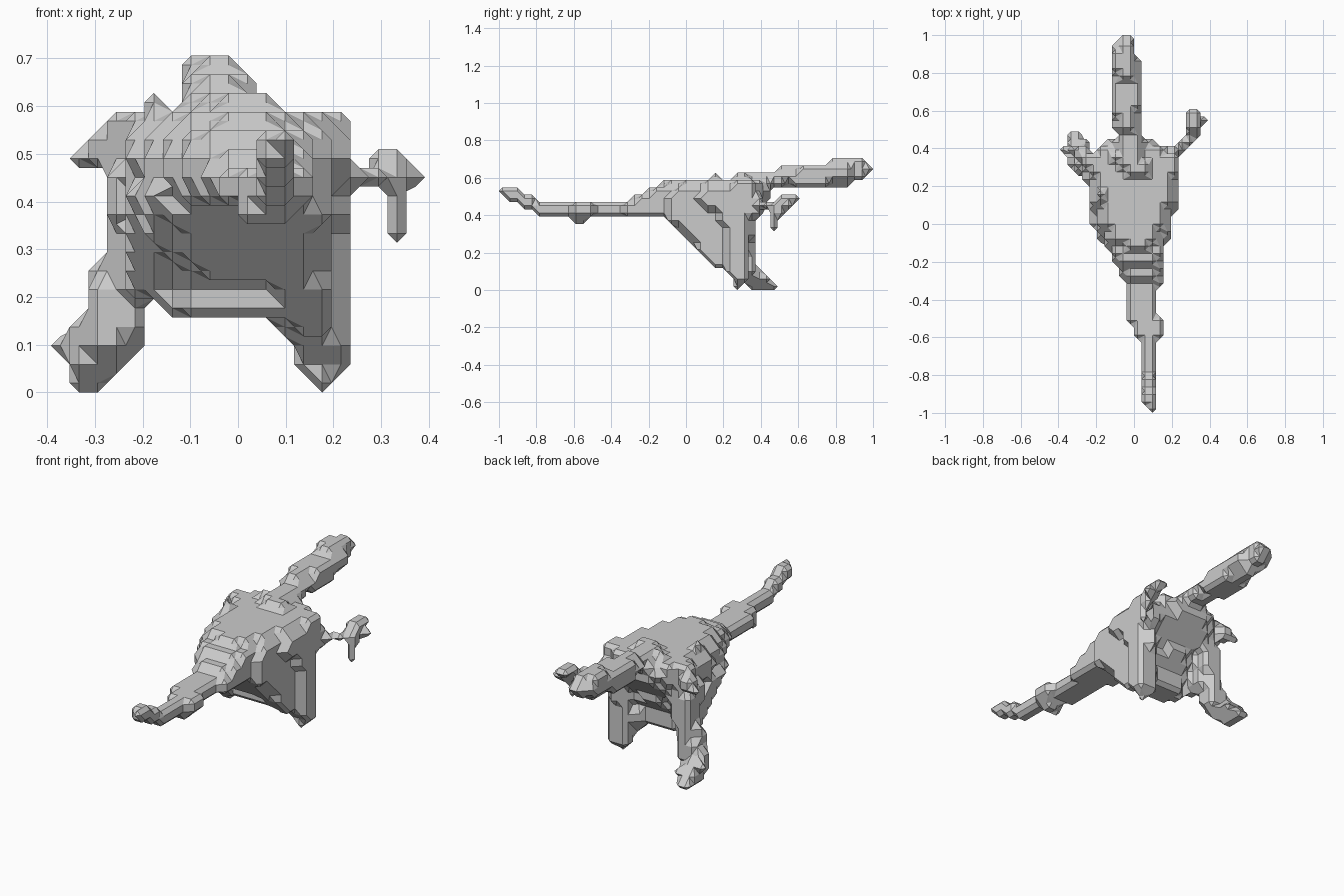
import bpy, bmesh, math
from mathutils import Vector

P = 2 / 51                      # pitch of the coarse grid all parts share
ORIGIN = Vector((-10 * P, -1, 0))
SIZE = (20, 51, 18)
owner = {}                      # grid cell -> part name


def cell_at(p):
    return tuple(min(SIZE[k] - 1, max(0, math.floor((p[k] - ORIGIN[k]) / P))) for k in range(3))


def part(name, *paths, power=3):
    """Fill cells of a rounded block swept through (x,y,z,rx,ry,rz) stations."""
    for path in paths:
        for a, b in zip(path, path[1:]):
            n = max(2, math.ceil(math.dist(a[:3], b[:3]) / (P * 0.5)))
            for s in range(n + 1):
                v = [p + (q - p) * s / n for p, q in zip(a, b)]
                c, r = v[:3], v[3:]
                owner.setdefault(cell_at(c), name)
                lo = cell_at([c[k] - r[k] for k in range(3)])
                hi = cell_at([c[k] + r[k] for k in range(3)])
                for i in range(lo[0], hi[0] + 1):
                    for j in range(lo[1], hi[1] + 1):
                        for k in range(lo[2], hi[2] + 1):
                            ijk = (i, j, k)
                            if sum(abs((ORIGIN[m] + (ijk[m] + .5) * P - c[m]) / r[m]) ** power
                                   for m in range(3)) <= 1:
                                owner.setdefault(ijk, name)


def close_diagonals():
    """Fill cells that would only touch along an edge."""
    changed = True
    while changed:
        changed = False
        for c in list(owner):
            for a, b in ((0, 1), (0, 2), (1, 2)):
                for sa in (-1, 1):
                    for sb in (-1, 1):
                        d, e, f = list(c), list(c), list(c)
                        d[a] += sa; d[b] += sb; e[a] += sa; f[b] += sb
                        d, e, f = tuple(d), tuple(e), tuple(f)
                        if d in owner and e not in owner and f not in owner:
                            owner[max(e, f, key=lambda t: t[2])] = owner[c]
                            changed = True


def build():
    # blocky skin of all cells together, so parts meet without inner walls
    bm = bmesh.new()
    verts, skin = {}, []
    for c in owner:
        for a in range(3):
            for side in (0, 1):
                nb = list(c)
                nb[a] += 2 * side - 1
                if tuple(nb) in owner:
                    continue
                q = []
                for s, t in ((0, 0), (1, 0), (1, 1), (0, 1)):
                    o = list(c)
                    o[a] += side
                    o[(a + 1) % 3] += s
                    o[(a + 2) % 3] += t
                    q.append(tuple(o))
                for p in q:
                    if p not in verts:
                        verts[p] = bm.verts.new(ORIGIN + Vector(p) * P)
                bm.faces.new([verts[p] for p in (q if side else q[::-1])])
                skin.append(owner[c])
    bm.faces.index_update()
    # dual of the skin gives the chamfered facets, sorted by part
    rings = {}
    for v in bm.verts:
        todo = {l.face.index: l for l in v.link_loops}
        while todo:
            l = next(iter(todo.values()))
            ring = []
            while l.face.index in todo:
                ring.append(l.face.index)
                del todo[l.face.index]
                l = l.link_loop_prev.link_loop_radial_next
            if len(ring) > 2:
                rings.setdefault(skin[ring[0]], []).append(ring)
    mids = [f.calc_center_median() for f in bm.faces]
    bm.free()
    for name, polys in rings.items():
        out = bmesh.new()
        vs = {}
        for ring in polys:
            for i in ring:
                if i not in vs:
                    vs[i] = out.verts.new(mids[i])
            if not out.faces.get([vs[i] for i in ring]):
                out.faces.new([vs[i] for i in ring])
        bmesh.ops.triangulate(out, faces=out.faces[:], ngon_method='BEAUTY')
        bmesh.ops.dissolve_limit(out, angle_limit=0.02, verts=out.verts[:], edges=out.edges[:])
        me = bpy.data.meshes.new(name)
        out.to_mesh(me)
        out.free()
        bpy.context.collection.objects.link(bpy.data.objects.new(name, me))


# domed torso, wider at the shoulders, with a small spine nub
part("torso", [
    (.02, -.18, .47, .14, .04, .085), (.01, -.08, .475, .175, .05, .105),
    (0, .02, .48, .205, .05, .115), (0, .15, .485, .235, .05, .12),
    (.01, .30, .49, .24, .06, .12), (-.02, .39, .52, .18, .05, .085)], power=2.6)
part("spine_nub", [(-.18, .15, .57, .02, .02, .02), (-.18, .15, .61, .02, .02, .02)])

# long tail, thin and raised at the tip
part("tail", [
    (.095, -.985, .515, .022, .02, .02), (.08, -.92, .51, .035, .03, .03),
    (.075, -.78, .435, .04, .03, .045), (.075, -.62, .43, .045, .03, .045),
    (.075, -.58, .415, .075, .03, .055), (.06, -.5, .43, .09, .03, .045),
    (.035, -.42, .43, .075, .03, .045),
    (.055, -.3, .44, .10, .03, .05), (.03, -.2, .46, .13, .04, .065)])

# neck and head
part("neck_and_head", [
    (-.03, .34, .57, .08, .04, .06), (-.035, .46, .585, .06, .03, .055),
    (-.04, .56, .605, .065, .03, .055), (-.04, .64, .61, .08, .03, .06),
    (-.04, .74, .615, .08, .03, .06), (-.045, .84, .635, .08, .05, .075),
    (-.05, .92, .645, .06, .03, .06), (-.04, .98, .65, .04, .02, .03)], power=2.6)

# sloping belly between the thighs, ending in a low bar
part("belly", [
    (-.01, -.05, .42, .15, .08, .06), (-.01, .08, .33, .15, .10, .07),
    (-.01, .17, .25, .13, .09, .05)],
    [(-.01, .21, .38, .17, .12, .06), (-.01, .18, .28, .15, .09, .06)],
    [(-.1, .17, .195, .04, .08, .035), (.1, .17, .195, .04, .08, .035)])

# right leg: narrow upright column plus a thigh sweeping back under the body
part("right_leg", [
    (.175, .26, .43, .062, .10, .05), (.178, .285, .32, .06, .07, .05),
    (.175, .285, .2, .06, .06, .04), (.175, .28, .12, .06, .06, .04),
    (.175, .28, .06, .06, .04, .03), (.175, .28, .02, .02, .02, .02)],
    [(.12, .03, .41, .08, .16, .05), (.13, .13, .3, .07, .12, .05),
     (.14, .2, .19, .06, .1, .05), (.15, .22, .14, .06, .07, .03)])

# left leg: thigh, splayed shin and toes
part("left_leg", [
    (-.2, .29, .43, .07, .08, .05), (-.215, .3, .3, .06, .06, .05),
    (-.24, .3, .21, .07, .055, .04), (-.275, .32, .12, .075, .055, .04),
    (-.31, .37, .05, .045, .05, .04), (-.32, .46, .02, .03, .02, .02)],
    [(-.14, .06, .41, .08, .16, .05), (-.16, .15, .32, .06, .11, .05),
     (-.19, .24, .22, .04, .07, .04)],
    [(-.3, .36, .1, .03, .03, .03), (-.375, .4, .1, .02, .02, .02)],
    [(-.3, .38, .06, .03, .03, .03), (-.255, .42, .06, .02, .02, .02)])

# left arm, short and stubby
part("left_arm", [
    (-.19, .31, .53, .06, .06, .06), (-.26, .36, .52, .03, .04, .05),
    (-.33, .41, .49, .02, .02, .02)],
    [(-.26, .38, .52, .03, .03, .03), (-.295, .41, .53, .02, .02, .02)])

# right arm with a hand of three thin fingers
part("right_arm",
     [(.2, .36, .45, .05, .05, .05), (.25, .42, .45, .02, .02, .02),
      (.3, .47, .45, .02, .02, .02), (.33, .54, .47, .03, .03, .03)],
     [(.3, .54, .48, .02, .02, .02), (.31, .59, .49, .03, .02, .02)],
     [(.33, .54, .45, .02, .02, .02), (.375, .55, .45, .02, .02, .02)],
     [(.33, .5, .43, .02, .02, .02), (.33, .47, .34, .02, .02, .02)])
# squared right shoulder
part("right_shoulder", [(.15, .24, .55, .06, .06, .04), (.17, .32, .55, .06, .05, .04)])

close_diagonals()
build()
